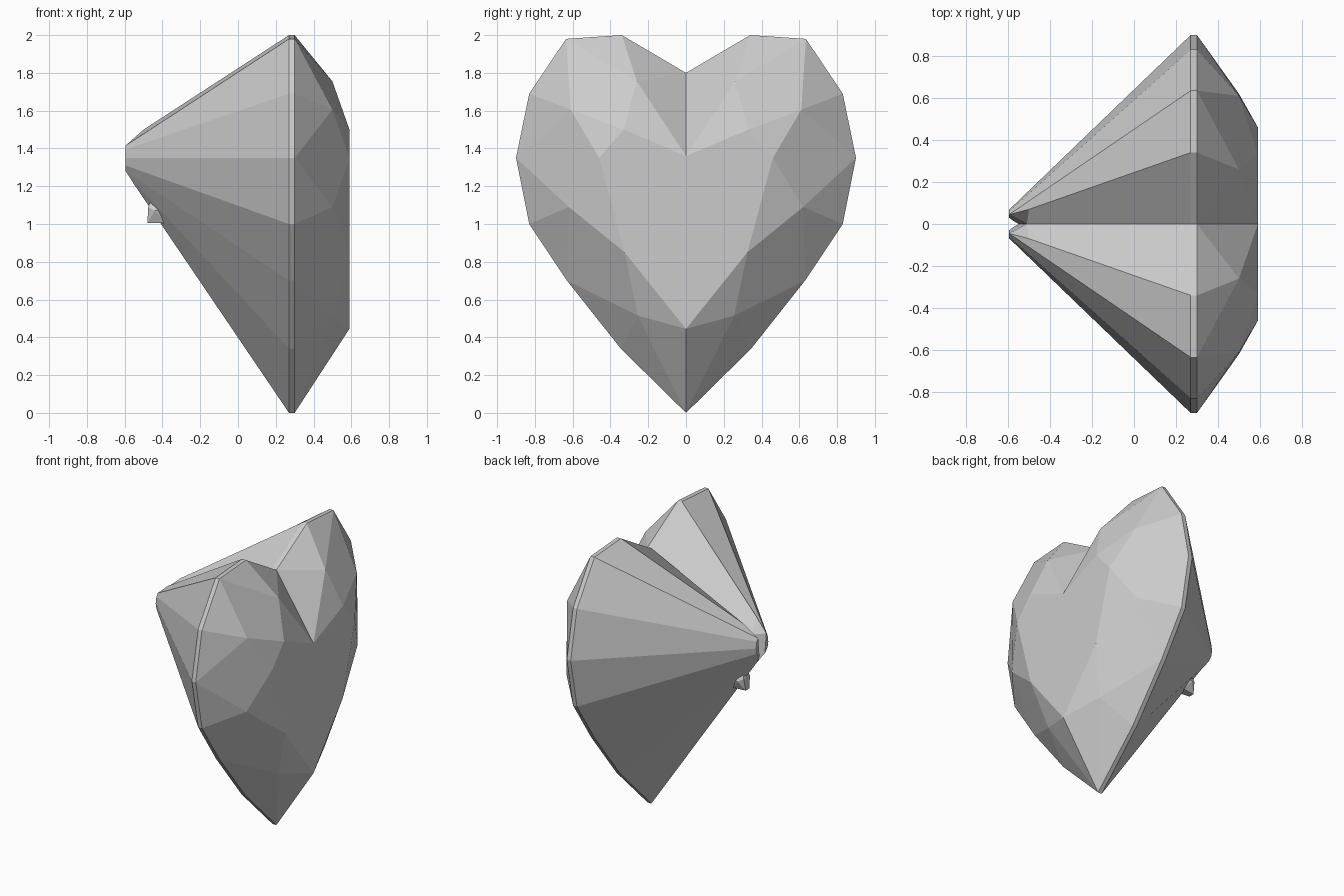
import bpy, bmesh
from mathutils import Vector

if "Cube" in bpy.data.objects:
    bpy.data.objects.remove(bpy.data.objects["Cube"])


def finish(name, bm, mirror=False):
    bmesh.ops.recalc_face_normals(bm, faces=bm.faces)
    mesh = bpy.data.meshes.new(name)
    bm.to_mesh(mesh)
    bm.free()
    ob = bpy.data.objects.new(name, mesh)
    bpy.context.collection.objects.link(ob)
    if mirror:
        m = ob.modifiers.new("mirror", "MIRROR")
        m.use_axis = (False, True, False)
        m.merge_threshold = 0.0005
    return ob


# Half outline of the heart (y, z), notch to bottom point
outline = [(0, 1.8), (.34, 2), (.635, 1.98), (.83, 1.69), (.9, 1.35),
           (.83, 1), (.63, .7), (.345, .34), (0, 0)]
middle = [(.26, 1.755), (.61, 1.605), (.62, 1.09), (.255, .515)]
table = [(0, 1.36), (.33, 1.5), (.46, 1.35), (.325, .85), (0, .445)]
# Narrow back end of the stone (x, y, z), one point per outline point
culet = [(-.51, 0, 1.4), (-.5, .07, 1.5), (-.595, .045, 1.415),
         (-.595, .06, 1.395), (-.595, .068, 1.35), (-.595, .06, 1.31),
         (-.595, .03, 1.28), (-.575, .015, 1.25), (-.55, 0, 1.21)]

bm = bmesh.new()


def ring(x, pts):
    return [bm.verts.new((x, y, z)) for y, z in pts]


F = ring(.3, outline)
B = ring(.27, outline)
M = ring(.5, middle)
T = ring(.59, table)
C = [bm.verts.new(p) for p in culet]
face = bm.faces.new

# Crown facets: two girdle triangles, a star and two half kites per middle point
face(T)
for i, m in enumerate(M):
    a, b, c = F[2 * i:2 * i + 3]
    face((m, a, b))
    face((m, b, c))
    face((m, T[i], T[i + 1]))
    if i < 3:
        face((m, c, M[i + 1], T[i + 1]))
face((F[0], M[0], T[0]))
face((F[8], M[3], T[4]))

# Girdle band and long back facets
for i in range(8):
    face((F[i], F[i + 1], B[i + 1], B[i]))
    face((B[i], B[i + 1], C[i + 1], C[i]))

# Back end cap
face(C[2:7])
face((C[0], C[1], C[2]))
face((C[0], C[2], C[6]))
face((C[0], C[6], C[7]))
face((C[0], C[7], C[8]))
finish("heart_gem", bm, True)

# Small faceted stud under the back end
bm = bmesh.new()
half = [(-.48, .02, 1.005), (-.385, .03, 1.005), (-.475, .035, 1.09),
        (-.44, .055, 1.07), (-.375, .045, 1.09), (-.45, .01, 1.165)]
for x, y, z in half:
    for s in (-1, 1):
        bm.verts.new(Vector((x, s * y, z)))
bmesh.ops.convex_hull(bm, input=bm.verts)
finish("back_stud", bm)
